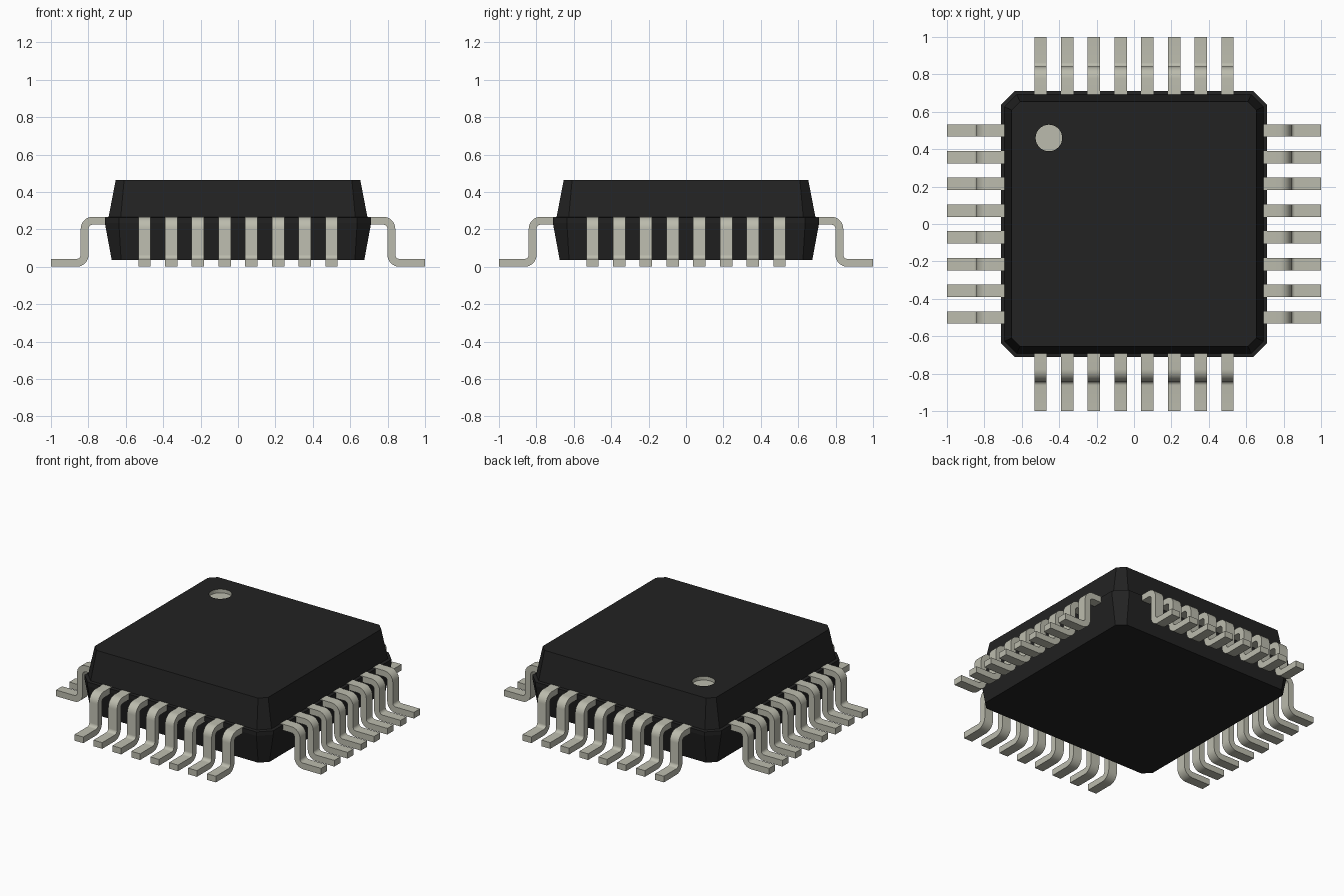
import bpy, bmesh, math
from mathutils import Matrix, Vector

cube = bpy.data.objects.get("Cube")
if cube:
    bpy.data.objects.remove(cube)


def material(name, rgb):
    mat = bpy.data.materials.new(name)
    mat.use_nodes = True
    colour = (*rgb, 1)
    mat.diffuse_color = colour
    mat.node_tree.nodes["Principled BSDF"].inputs["Base Color"].default_value = colour
    return mat


BLACK = material("black plastic", (0.016, 0.016, 0.016))
METAL = material("tinned metal", (0.5, 0.5, 0.42))


def finish(name, bm, mats):
    bmesh.ops.recalc_face_normals(bm, faces=bm.faces)
    mesh = bpy.data.meshes.new(name)
    bm.to_mesh(mesh)
    bm.free()
    for mat in mats:
        mesh.materials.append(mat)
    obj = bpy.data.objects.new(name, mesh)
    bpy.context.collection.objects.link(obj)
    return obj


def octagon(bm, half, cut, z):
    a = half - cut
    corners = [(half, -a), (half, a), (a, half), (-a, half),
               (-half, a), (-half, -a), (-a, -half), (a, -half)]
    return [bm.verts.new((x, y, z)) for x, y in corners]


# Package body: tapered octagonal sections, with a small ledge at the seam
bm = bmesh.new()
sections = [(0.675, 0.05, 0.035), (0.712, 0.075, 0.235), (0.712, 0.075, 0.262),
            (0.692, 0.065, 0.265), (0.654, 0.045, 0.463)]
rings = [octagon(bm, *s) for s in sections]
for low, high in zip(rings, rings[1:]):
    for i in range(8):
        j = (i + 1) % 8
        bm.faces.new((low[i], low[j], high[j], high[i]))
bm.faces.new(rings[0])
bm.faces.new(rings[-1])
body = finish("package_body", bm, [BLACK, METAL])

# Round marker recess; the cutter's metal slot carries over to the cut faces
bm = bmesh.new()
bmesh.ops.create_cone(bm, cap_ends=True, segments=32, radius1=0.071, radius2=0.071,
                      depth=0.1, matrix=Matrix.Translation((-0.455, 0.46, 0.488)))
for face in bm.faces:
    face.material_index = 1
cutter = finish("marker_cutter", bm, [BLACK, METAL])
cutter.hide_render = True
cutter.hide_viewport = True
recess = body.modifiers.new("marker_recess", "BOOLEAN")
recess.operation = "DIFFERENCE"
recess.solver = "EXACT"
recess.object = cutter


# Gull-wing lead profile: centre line with rounded bends, offset both ways
HALF_THICK, HALF_WIDTH, BEND = 0.021, 0.033, 0.043


def lead_profile():
    top, foot, leg = 0.246, HALF_THICK, 0.82
    path = [((0.66, top), (0, 1))]
    for s in range(9):
        t = math.pi / 2 * (1 - s / 8)
        n = (math.cos(t), math.sin(t))
        path.append(((leg - BEND + BEND * n[0], top - BEND + BEND * n[1]), n))
    for s in range(9):
        t = math.pi / 2 * s / 8
        n = (math.cos(t), math.sin(t))
        path.append(((leg + BEND - BEND * n[0], foot + BEND - BEND * n[1]), n))
    path.append(((1.0, foot), (0, 1)))
    return path


def add_lead(bm, offset, turn):
    rows = []
    for (x, z), (nx, nz) in lead_profile():
        row = []
        for side, width in ((1, -1), (1, 1), (-1, 1), (-1, -1)):
            d = side * HALF_THICK
            p = Vector((x + nx * d, offset + width * HALF_WIDTH, z + nz * d))
            row.append(bm.verts.new(turn @ p))
        rows.append(row)
    for a, b in zip(rows, rows[1:]):
        for i in range(4):
            j = (i + 1) % 4
            bm.faces.new((a[i], a[j], b[j], b[i]))
    bm.faces.new(rows[0])
    bm.faces.new(rows[-1])


# Eight leads along each of the four sides
for k, side in enumerate(("left", "back", "right", "front")):
    bm = bmesh.new()
    turn = Matrix.Rotation(k * math.pi / 2, 3, "Z")
    for i in range(8):
        add_lead(bm, (i - 3.5) / 7, turn)
    leads = finish(side + "_leads", bm, [METAL])
    bpy.context.view_layer.objects.active = leads
    bpy.ops.object.select_all(action="DESELECT")
    leads.select_set(True)
    bpy.ops.object.shade_smooth_by_angle(angle=math.radians(30))
